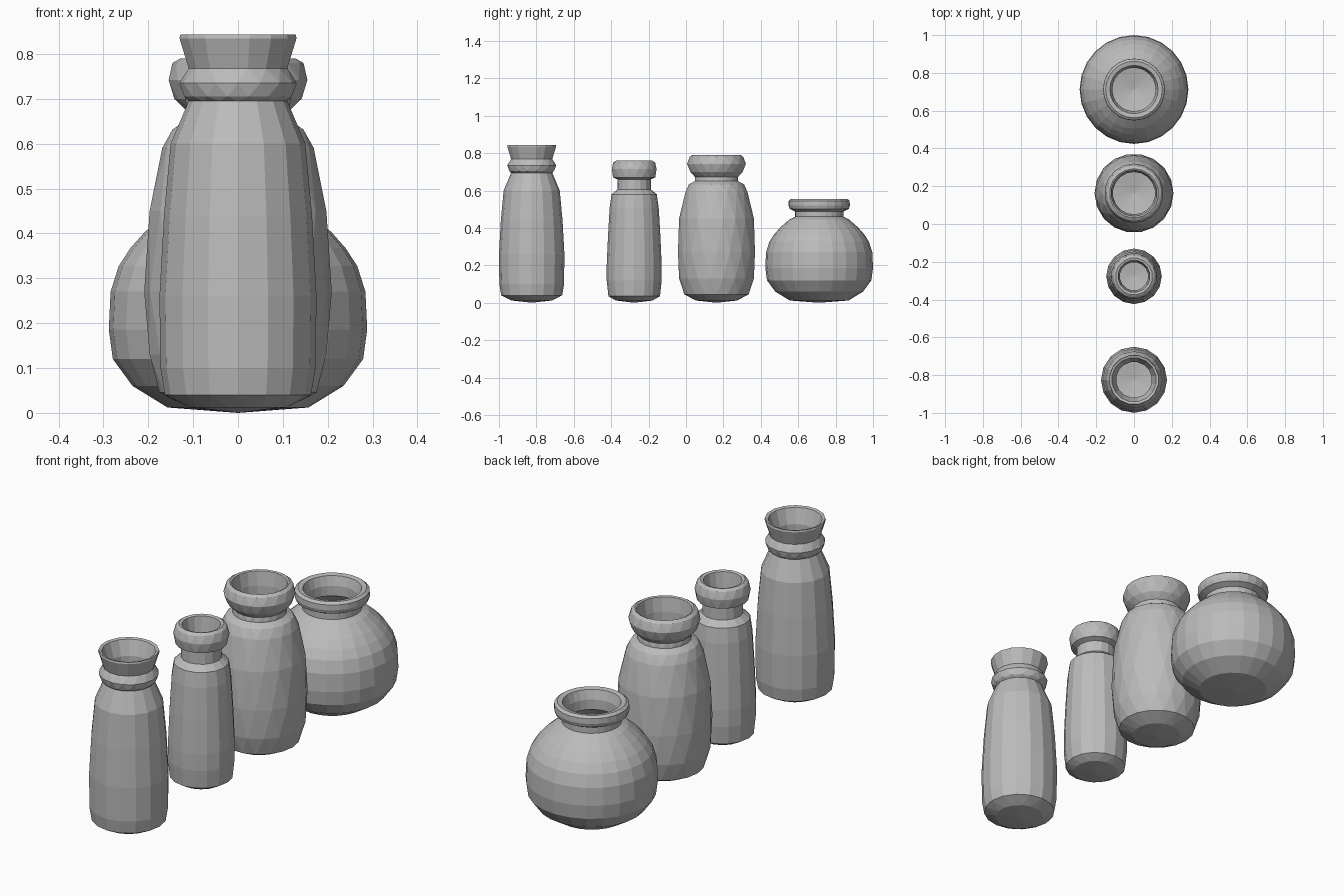
import bpy, bmesh
from math import sin, cos, pi

cube = bpy.data.objects.get("Cube")
if cube:
    bpy.data.objects.remove(cube, do_unlink=True)

clay = bpy.data.materials.new("plain_grey")
GREY = (0.5, 0.5, 0.5, 1)
clay.diffuse_color = GREY
clay.use_nodes = True
shader = clay.node_tree.nodes["Principled BSDF"]
shader.inputs["Base Color"].default_value = GREY
shader.inputs["Roughness"].default_value = 0.8


def make_bottle(name, y, sides, body, neck, rim_hole, neck_hole, stagger):
    """Lathe an outer (radius, height) profile and a hollow inside.
    stagger(z) tells where alternate rings turn half a step."""
    outer = body + neck
    top = outer[-1][1]
    inner = [(rim_hole, top - 0.004), (neck_hole, (top + body[-1][1]) / 2),
             (neck_hole, body[-1][1])]
    inner += [(r - 0.018, max(z, 0.03)) for r, z in reversed(body[1:-1])]
    bm = bmesh.new()
    rings, shifts, shift = [], [], 0
    for i, (r, z) in enumerate(outer + inner):
        if i < len(outer) and stagger(z):
            shift += 1
        angle = [2 * pi * (k + shift / 2) / sides for k in range(sides)]
        rings.append([bm.verts.new((r * cos(a), r * sin(a), z)) for a in angle])
        shifts.append(shift)
    # Walls: quads on straight rings, triangles on staggered rings
    for i, (a, b) in enumerate(zip(rings, rings[1:])):
        for k in range(sides):
            n = (k + 1) % sides
            if shifts[i] == shifts[i + 1]:
                bm.faces.new((a[k], a[n], b[n], b[k]))
            else:
                bm.faces.new((a[k], a[n], b[k]))
                bm.faces.new((a[n], b[n], b[k]))
    # Shallow fans close the underside and the floor inside
    for ring, z in ((rings[0], 0.0), (rings[-1], 0.02)):
        tip = bm.verts.new((0, 0, z))
        for k in range(sides):
            bm.faces.new((ring[k], ring[(k + 1) % sides], tip))
    bmesh.ops.recalc_face_normals(bm, faces=bm.faces)
    mesh = bpy.data.meshes.new(name)
    bm.to_mesh(mesh)
    bm.free()
    mesh.materials.append(clay)
    obj = bpy.data.objects.new(name, mesh)
    obj.location.y = y
    bpy.context.collection.objects.link(obj)


# Tall bottle with a ringed neck and flared mouth
make_bottle(
    "tall_flared_bottle", -0.825, 16,
    [(0.11, 0.012), (0.163, 0.04), (0.173, 0.1), (0.175, 0.26), (0.165, 0.44),
     (0.15, 0.6), (0.11, 0.695)],
    [(0.122, 0.705), (0.131, 0.735), (0.112, 0.768), (0.133, 0.835), (0.131, 0.843)],
    0.118, 0.095, lambda z: z < 0.05 or 0.7 < z < 0.8)

# Slim bottle with a narrow neck and bulging lip
make_bottle(
    "slim_bottle", -0.277, 16,
    [(0.1, 0.012), (0.138, 0.035), (0.147, 0.12), (0.147, 0.2), (0.14, 0.36),
     (0.131, 0.51), (0.121, 0.58), (0.09, 0.605)],
    [(0.089, 0.66), (0.113, 0.67), (0.122, 0.715), (0.112, 0.75), (0.098, 0.76)],
    0.085, 0.075, lambda z: z < 0.05 or z > 0.68)

# Oval vase with diamond facets and a round collar
make_bottle(
    "faceted_oval_vase", 0.163, 18,
    [(0.11, 0.012), (0.175, 0.045), (0.2, 0.13), (0.209, 0.27), (0.2, 0.45),
     (0.169, 0.59), (0.148, 0.632), (0.118, 0.65)],
    [(0.115, 0.672), (0.142, 0.7), (0.157, 0.742), (0.146, 0.78), (0.13, 0.79)],
    0.122, 0.112, lambda z: True)

# Squat round pot with a thick rim
make_bottle(
    "round_pot", 0.712, 24,
    [(0.157, 0.012), (0.235, 0.06), (0.279, 0.12), (0.288, 0.186), (0.284, 0.27),
     (0.266, 0.327), (0.24, 0.367), (0.208, 0.403), (0.16, 0.445), (0.13, 0.46)],
    [(0.13, 0.488), (0.158, 0.502), (0.164, 0.52), (0.163, 0.545), (0.15, 0.555)],
    0.128, 0.115, lambda z: False)
